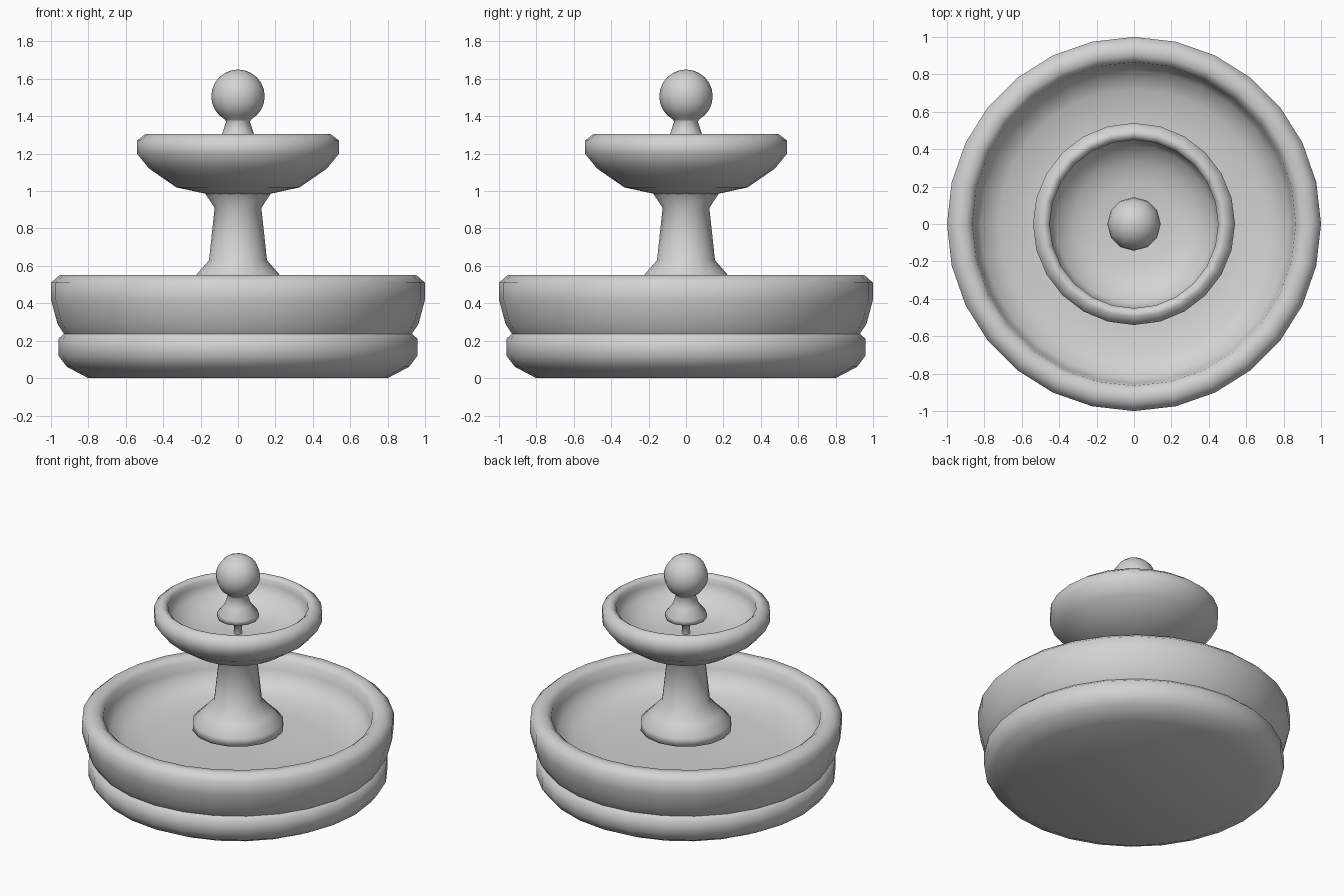
import bpy, bmesh
from math import pi, sin, cos, radians

cube = bpy.data.objects.get("Cube")
if cube:
    bpy.data.objects.remove(cube, do_unlink=True)

stone = bpy.data.materials.new("pale grey stone")
stone.use_nodes = True
grey = (0.65, 0.65, 0.65, 1)
stone.diffuse_color = grey
stone.node_tree.nodes["Principled BSDF"].inputs["Base Color"].default_value = grey


def lathe(name, profile, sides):
    """Spin a (radius, height) profile around the z axis into a smooth shell."""
    bm = bmesh.new()
    verts = [bm.verts.new((r, 0, z)) for r, z in profile]
    edges = [bm.edges.new(pair) for pair in zip(verts, verts[1:])]
    bmesh.ops.spin(bm, geom=verts + edges, cent=(0, 0, 0), axis=(0, 0, 1),
                   angle=2 * pi, steps=sides, use_merge=True)
    bmesh.ops.remove_doubles(bm, verts=bm.verts, dist=0.0005)
    bm.normal_update()
    # The outermost face must point away from the axis
    outer = max(bm.faces, key=lambda f: f.calc_center_median().xy.length)
    if outer.normal.xy.dot(outer.calc_center_median().xy) < 0:
        bmesh.ops.reverse_faces(bm, faces=bm.faces)
    for face in bm.faces:
        face.smooth = True
    mesh = bpy.data.meshes.new(name)
    bm.to_mesh(mesh)
    bm.free()
    mesh.materials.append(stone)
    bpy.context.collection.objects.link(bpy.data.objects.new(name, mesh))


# Stepped base under the pool
lathe("plinth", [(0, 0), (0.8, 0), (0.915, 0.06), (0.96, 0.12), (0.96, 0.21),
                 (0.93, 0.237)], 28)

# Large pool with a rounded rim and a deep dished floor
lathe("lower_basin", [(0.93, 0.237), (0.965, 0.29), (1, 0.42), (1, 0.51),
                      (0.955, 0.55), (0.9, 0.55), (0.865, 0.52), (0.855, 0.46),
                      (0.82, 0.39), (0.72, 0.34), (0.55, 0.32), (0, 0.32)], 28)

# Waisted column with a rounded foot on a thin spigot
lathe("column", [(0.045, 0.315), (0.045, 0.4), (0.2, 0.41), (0.295, 0.432),
                 (0.292, 0.485), (0.225, 0.55), (0.155, 0.63), (0.125, 0.91),
                 (0.175, 0.987)], 16)

# Small raised bowl, dished like the pool
lathe("upper_bowl", [(0.17, 0.985), (0.33, 1.02), (0.475, 1.12), (0.54, 1.2),
                     (0.54, 1.27), (0.495, 1.305), (0.475, 1.305), (0.45, 1.285),
                     (0.453, 1.25), (0.42, 1.19), (0.33, 1.13), (0.22, 1.1),
                     (0, 1.1)], 24)

# Finial: thin spigot, flared stem and ball
stem = [(0.025, 1.095), (0.025, 1.19), (0.09, 1.2), (0.134, 1.213),
        (0.134, 1.245), (0.085, 1.305), (0.064, 1.371)]
ball = [(0.143 * cos(radians(a)), 1.507 + 0.143 * sin(radians(a)))
        for a in range(-60, 91, 15)]
lathe("finial", stem + ball, 12)
